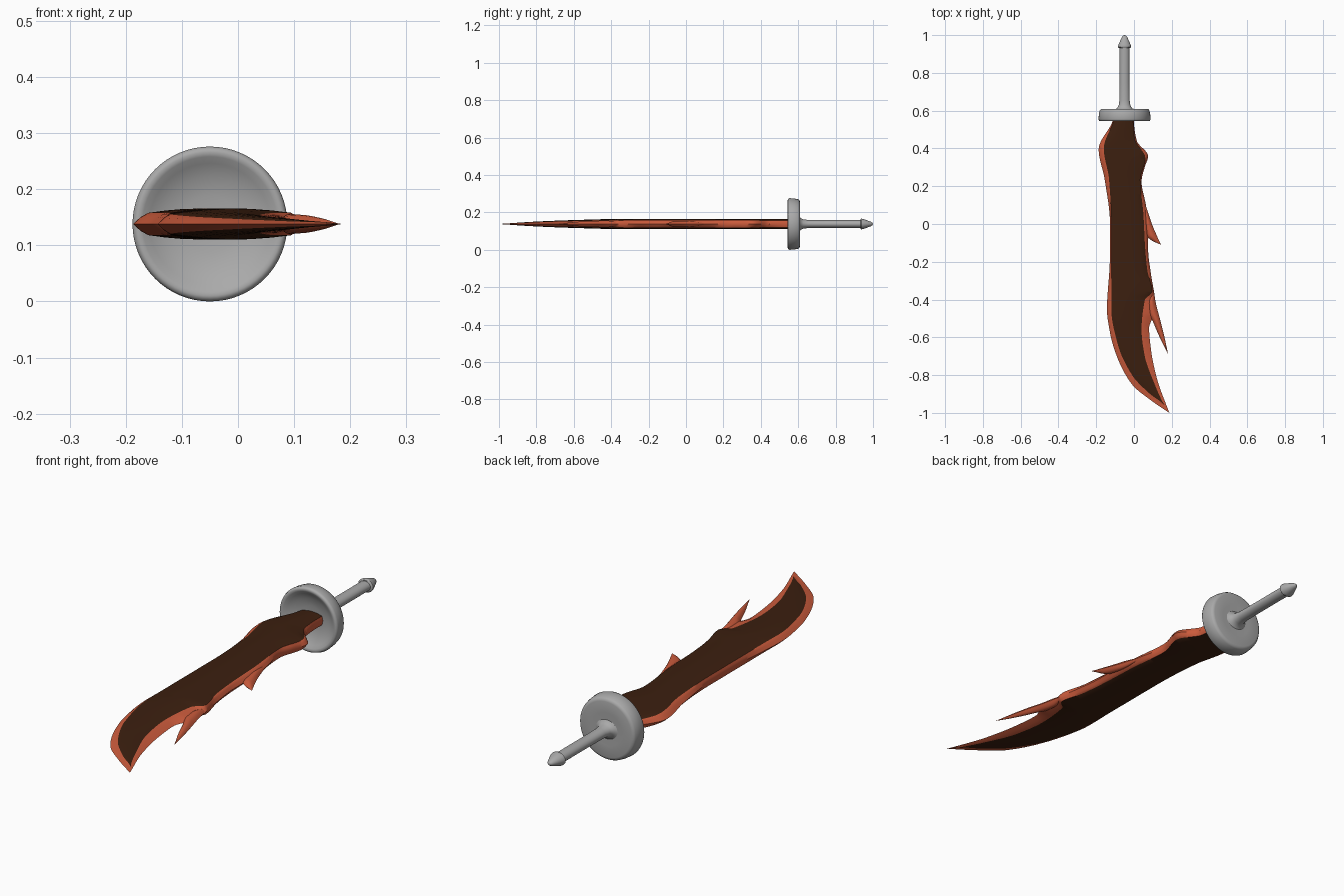
import bpy, bmesh, math

cube = bpy.data.objects.get("Cube")
if cube:
    bpy.data.objects.remove(cube, do_unlink=True)

AXIS_X, AXIS_Z = -0.05, 0.138


def material(name, rgb):
    mat = bpy.data.materials.new(name)
    mat.use_nodes = True
    mat.diffuse_color = (*rgb, 1)
    mat.node_tree.nodes["Principled BSDF"].inputs["Base Color"].default_value = (*rgb, 1)
    return mat


ORANGE = material("burnt orange", (0.6, 0.105, 0.045))
BROWN = material("dark brown", (0.045, 0.014, 0.005))
GREY = material("steel grey", (0.4, 0.4, 0.4))


def curve(points):
    """Smooth function of y through (y, value) points, without overshoot."""
    pts = sorted(points)
    sec = [(b[1] - a[1]) / (b[0] - a[0]) for a, b in zip(pts, pts[1:])]
    inner = [2 * a * b / (a + b) if a * b > 0 else 0 for a, b in zip(sec, sec[1:])]
    slope = [sec[0]] + inner + [sec[-1]]

    def value(y):
        y = min(max(y, pts[0][0]), pts[-1][0])
        i = max(k for k in range(len(sec)) if pts[k][0] <= y)
        (y0, v0), (y1, v1) = pts[i], pts[i + 1]
        h = y1 - y0
        t = (y - y0) / h
        u = 1 - t
        return (v0 * (1 + 2 * t) * u * u + v1 * t * t * (3 - 2 * t)
                + h * t * u * (slope[i] * u - slope[i + 1] * t))
    return value


def finish(bm, name, mats, angle=40):
    bmesh.ops.remove_doubles(bm, verts=bm.verts, dist=0.00002)
    bmesh.ops.recalc_face_normals(bm, faces=bm.faces)
    mesh = bpy.data.meshes.new(name)
    bm.to_mesh(mesh)
    bm.free()
    obj = bpy.data.objects.new(name, mesh)
    bpy.context.collection.objects.link(obj)
    for m in mats:
        mesh.materials.append(m)
    bpy.ops.object.select_all(action='DESELECT')
    obj.select_set(True)
    bpy.context.view_layer.objects.active = obj
    bpy.ops.object.shade_smooth_by_angle(angle=math.radians(angle))
    return obj


def loft(name, start, end, count, section, mats, core=()):
    """Skin mirrored half sections (x, height) along y; core columns get material 1."""
    bm = bmesh.new()
    rings = []
    for r in range(count + 1):
        y = start + (end - start) * r / count
        half = section(y)
        top = [(x, y, AXIS_Z + z) for x, z in half]
        low = [(x, y, AXIS_Z - z) for x, z in half[-2:0:-1]]
        rings.append([bm.verts.new(p) for p in top + low])
    n, last = len(rings[0]), len(half) - 1
    for a, b in zip(rings, rings[1:]):
        for k in range(n):
            j = (k + 1) % n
            face = bm.faces.new((a[k], a[j], b[j], b[k]))
            column = k if k < last else n - 1 - k
            face.material_index = int(column in core)
    bm.faces.new(rings[0])
    bm.faces.new(rings[-1])
    return finish(bm, name, mats)


# Blade outline, dark core outline and half thickness along the length
left = curve([(.59, -.1), (.54, -.115), (.395, -.187), (.235, -.155), (0, -.127),
              (-.19, -.128), (-.45, -.143), (-.585, -.125), (-.715, -.085),
              (-.85, -.01), (-.93, .085), (-1, .187)])
right = curve([(.59, 0), (.54, 0), (.44, .015), (.36, .075), (.305, .058),
               (.225, .04), (.1, .063), (0, .075), (-.135, .075), (-.265, .09),
               (-.4, .112), (-.47, .118), (-.51, .093), (-.55, .08), (-.665, .09),
               (-.82, .122), (-1, .187)])
core_left = curve([(.59, -.096), (.54, -.11), (.4, -.16), (.235, -.132), (0, -.12),
                   (-.24, -.12), (-.45, -.12), (-.64, -.085), (-.8, -.01),
                   (-.9, .085), (-.955, .158), (-1, .187)])
core_right = curve([(.59, -.004), (.54, -.004), (.45, .003), (.35, .06), (.235, .033),
                    (.05, .05), (-.11, .058), (-.24, .07), (-.36, .096), (-.4, .058),
                    (-.56, .04), (-.69, .055), (-.85, .11), (-.955, .158), (-1, .187)])
thick = curve([(.59, .026), (.3, .028), (-.3, .028), (-.6, .021), (-.8, .013), (-1, 0)])


def blade_section(y):
    h, l, r = thick(y), left(y), right(y)
    cl = core_left(y)
    cr = max(core_right(y), cl)
    pts = [(l, 0), ((l + cl) / 2, .45 * h)]
    for i in range(7):
        t = i / 3 - 1
        pts.append((cl + (cr - cl) * i / 6, h * (1 - .28 * t * t)))
    return pts + [((r + cr) / 2, .45 * h), (r, 0)]


loft("blade", .585, -1, 160, blade_section, [ORANGE, BROWN], core=range(2, 8))


# Hooked barbs on the blade's left edge
def barb(name, inner, outer, height):
    a, b, h = curve(inner), curve(outer), curve(height)

    def section(y):
        steps = [i / 4 - 1 for i in range(9)]
        return [(a(y) + (b(y) - a(y)) * (t + 1) / 2, h(y) * (1 - t * t)) for t in steps]
    loft(name, outer[0][0], outer[-1][0], 28, section, [ORANGE])


barb("upper_barb",
     [(.1, .05), (0, .055), (-.06, .065), (-.085, .09), (-.11, .143)],
     [(.1, .062), (0, .095), (-.06, .12), (-.11, .143)],
     [(.1, .005), (0, .016), (-.06, .015), (-.11, 0)])
barb("lower_barb",
     [(-.36, .09), (-.42, .07), (-.47, .075), (-.51, .097), (-.58, .127), (-.69, .181)],
     [(-.36, .105), (-.42, .116), (-.505, .138), (-.58, .157), (-.69, .181)],
     [(-.36, .006), (-.42, .018), (-.51, .016), (-.6, .01), (-.69, 0)])


# Turned parts around the long axis
def lathe(name, profile, flatten=1, steps=64):
    bm = bmesh.new()
    verts = [bm.verts.new((r, y, 0)) for r, y in profile]
    edges = [bm.edges.new(pair) for pair in zip(verts, verts[1:])]
    bmesh.ops.spin(bm, geom=verts + edges, cent=(0, 0, 0), axis=(0, 1, 0),
                   angle=math.tau, steps=steps, use_duplicate=False)
    for v in bm.verts:
        v.co.x += AXIS_X
        v.co.z = v.co.z * flatten + AXIS_Z
    finish(bm, name, [GREY], 50)


lathe("dished_guard", [(0, .577), (.05, .575), (.085, .567), (.108, .555), (.12, .547),
                       (.128, .544), (.135, .547), (.138, .555), (.136, .58),
                       (.132, .6), (.127, .607), (.118, .61), (.07, .608), (0, .608)])
lathe("handle", [(0, .6), (.055, .606), (.04, .613), (.031, .628), (.027, .655),
                 (.026, .75), (.026, .935), (0, .935)], .8)
lathe("pommel", [(0, .932), (.03, .932), (.035, .937), (.033, .947), (.024, .968),
                 (.015, .988), (.008, .997), (0, 1)], .82)
